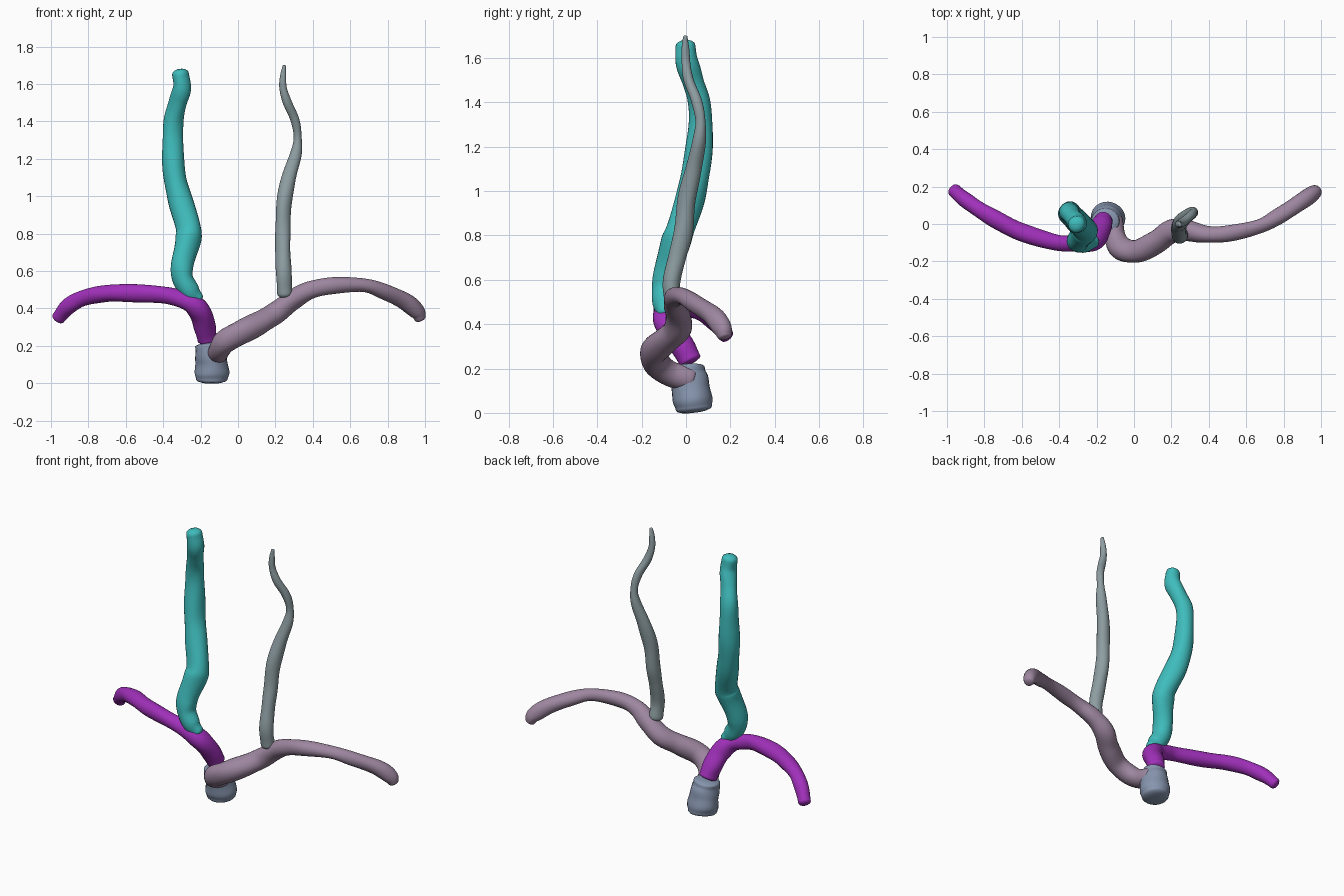
import bpy, bmesh, math, random
from mathutils import Vector

random.seed(4)
SIDES = 24


def catmull(a, b, c, d, t):
    return 0.5 * (2 * b + (c - a) * t + (2 * a - 5 * b + 4 * c - d) * t * t + (3 * b - a - 3 * c + d) * t ** 3)


def material(name, color):
    m = bpy.data.materials.new(name)
    m.diffuse_color = (*color, 1)
    return m


def vessel(name, pts, mat, wobble=0.03, caps=(0.6, 0.6), steps=8):
    """Organic tube through (x, y, z, radius) points, with rounded ends."""
    p = [Vector(q) for q in pts]
    p = [2 * p[0] - p[1]] + p + [2 * p[-1] - p[-2]]
    path = [catmull(*p[i:i + 4], s / steps) for i in range(len(p) - 3) for s in range(steps)] + [p[-2]]
    centre = [q.to_3d() for q in path]
    radius = [q[3] for q in path]
    n = len(path)
    tang = [(centre[min(i + 1, n - 1)] - centre[max(i - 1, 0)]).normalized() for i in range(n)]
    ph = [random.uniform(0, 6.28) for _ in range(3)]
    stations = [(c, t, r) for c, t, r in zip(centre, tang, radius)]
    # dome stations at each end, lying beyond the path
    angles = [math.radians(a) for a in (25, 50, 72)]
    start = [(centre[0] - tang[0] * radius[0] * caps[0] * math.sin(a), tang[0], radius[0] * math.cos(a))
             for a in reversed(angles)]
    end = [(centre[-1] + tang[-1] * radius[-1] * caps[1] * math.sin(a), tang[-1], radius[-1] * math.cos(a))
           for a in angles]
    stations = start + stations + end

    bm = bmesh.new()
    rings = []
    u = tang[0].orthogonal().normalized()
    for k, (c, t, r) in enumerate(stations):
        u = (u - t * u.dot(t)).normalized()
        v = t.cross(u)
        ring = []
        for j in range(SIDES):
            a = 2 * math.pi * j / SIDES
            w = 1 + wobble * (math.sin(2 * a + k * 0.19 + ph[0]) + 0.6 * math.sin(3 * a - k * 0.3 + ph[1])
                              + 0.7 * math.sin(k * 0.5 + ph[2]))
            ring.append(bm.verts.new(c + (u * math.cos(a) + v * math.sin(a)) * r * w))
        rings.append(ring)
    for r0, r1 in zip(rings, rings[1:]):
        for j in range(SIDES):
            i = (j + 1) % SIDES
            bm.faces.new((r0[j], r0[i], r1[i], r1[j]))
    bm.faces.new(rings[0][::-1])
    bm.faces.new(rings[-1])
    bmesh.ops.recalc_face_normals(bm, faces=bm.faces)
    for f in bm.faces:
        f.smooth = True
    me = bpy.data.meshes.new(name)
    bm.to_mesh(me)
    bm.free()
    me.materials.append(mat)
    ob = bpy.data.objects.new(name, me)
    bpy.context.collection.objects.link(ob)
    return ob


# Short trunk at the bottom
vessel("trunk", [
    (-0.140, 0.035, 0.020, 0.084), (-0.140, 0.030, 0.06, 0.090),
    (-0.143, 0.020, 0.12, 0.086), (-0.150, 0.012, 0.17, 0.080),
    (-0.155, 0.010, 0.205, 0.074)],
    material("slate_blue", (0.24, 0.30, 0.42)), wobble=0.02, caps=(0.24, 0.2))

# Left branch
vessel("left_branch", [
    (-0.165, 0.018, 0.235, 0.052), (-0.178, -0.015, 0.30, 0.056),
    (-0.200, -0.065, 0.375, 0.060), (-0.245, -0.095, 0.425, 0.055),
    (-0.320, -0.102, 0.455, 0.045), (-0.420, -0.098, 0.475, 0.045),
    (-0.600, -0.045, 0.482, 0.048), (-0.720, 0.015, 0.478, 0.046),
    (-0.830, 0.078, 0.455, 0.043), (-0.910, 0.135, 0.408, 0.042),
    (-0.960, 0.180, 0.350, 0.036)],
    material("purple", (0.36, 0.03, 0.50)), caps=(0.25, 0.5))

# Right branch, hooking forward around the trunk
vessel("right_branch", [
    (-0.108, 0.025, 0.150, 0.050), (-0.102, -0.070, 0.175, 0.058),
    (-0.065, -0.132, 0.225, 0.062), (0.020, -0.145, 0.275, 0.063),
    (0.120, -0.095, 0.325, 0.062), (0.200, -0.040, 0.375, 0.060),
    (0.285, -0.035, 0.440, 0.056), (0.380, -0.055, 0.495, 0.047),
    (0.500, -0.052, 0.522, 0.044), (0.670, -0.012, 0.524, 0.038),
    (0.780, 0.045, 0.490, 0.042), (0.890, 0.118, 0.440, 0.045),
    (0.955, 0.162, 0.385, 0.044), (0.975, 0.175, 0.345, 0.030)],
    material("mauve", (0.34, 0.24, 0.35)), caps=(0.4, 0.4))

# Thick upright vessel on the left
vessel("left_upright", [
    (-0.215, -0.095, 0.452, 0.034), (-0.255, -0.100, 0.490, 0.050),
    (-0.295, -0.095, 0.560, 0.058), (-0.297, -0.082, 0.640, 0.061),
    (-0.268, -0.048, 0.760, 0.067), (-0.265, -0.025, 0.830, 0.066),
    (-0.310, 0.022, 0.980, 0.065), (-0.340, 0.050, 1.120, 0.062),
    (-0.348, 0.064, 1.280, 0.056), (-0.345, 0.060, 1.400, 0.051),
    (-0.322, 0.030, 1.500, 0.049), (-0.300, 0.004, 1.580, 0.050),
    (-0.308, -0.002, 1.655, 0.044)],
    material("teal", (0.05, 0.50, 0.50)))

# Thin tapering upright vessel on the right
vessel("right_upright", [
    (0.250, -0.055, 0.480, 0.040), (0.245, -0.066, 0.580, 0.040),
    (0.240, -0.040, 0.700, 0.041), (0.240, -0.012, 0.820, 0.041),
    (0.246, 0.003, 0.960, 0.041), (0.272, 0.034, 1.100, 0.038),
    (0.310, 0.060, 1.230, 0.030), (0.319, 0.065, 1.320, 0.022),
    (0.304, 0.046, 1.410, 0.024), (0.264, 0.012, 1.500, 0.023),
    (0.241, 0.000, 1.580, 0.020), (0.242, -0.003, 1.650, 0.016),
    (0.248, -0.003, 1.695, 0.010)],
    material("grey_blue", (0.27, 0.34, 0.36)))
